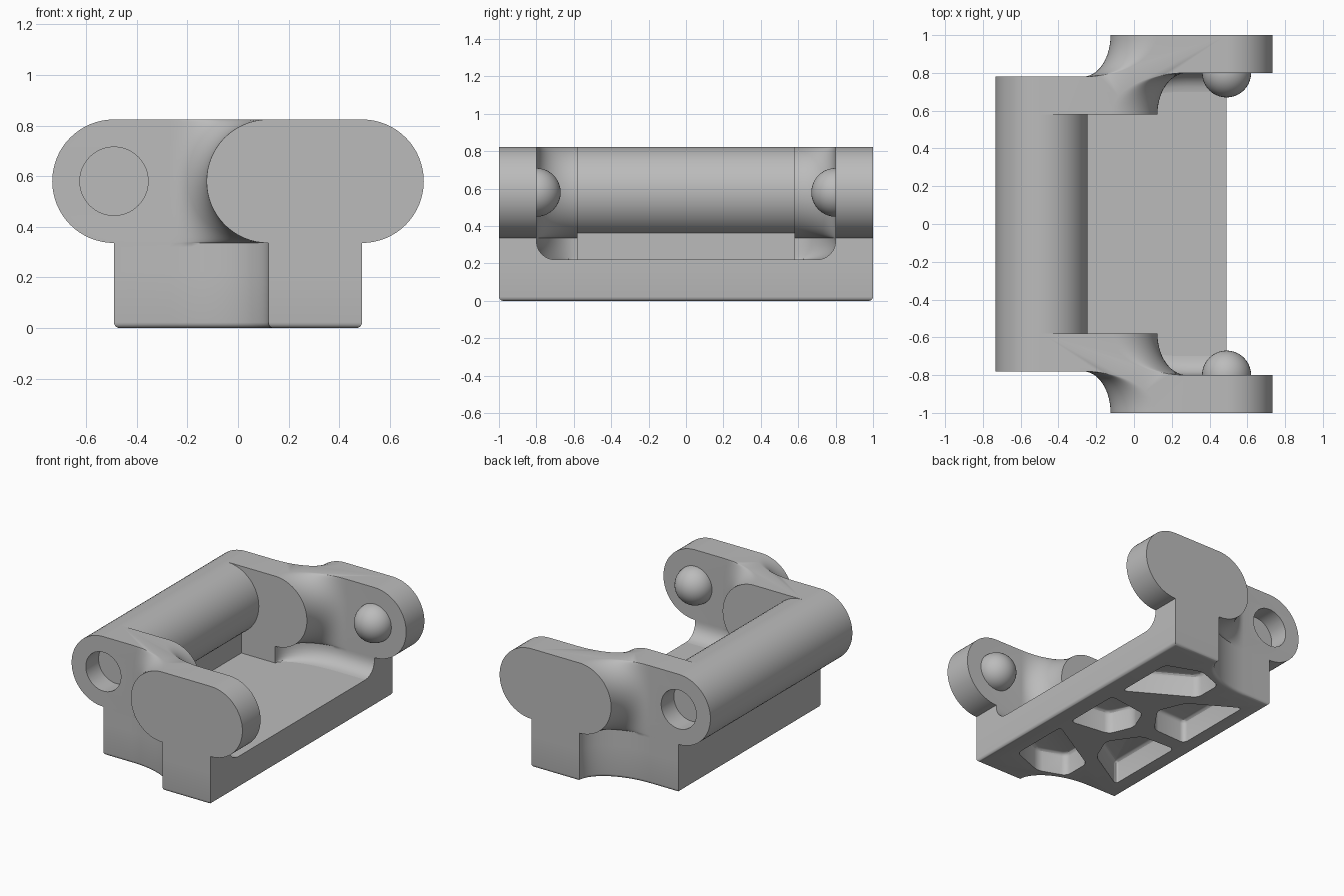
import bpy, bmesh, math
from mathutils import Vector

cube = bpy.data.objects.get("Cube")
if cube:
    bpy.data.objects.remove(cube, do_unlink=True)

grey = bpy.data.materials.new("plain grey")
grey.use_nodes = True
GREY = (0.5, 0.5, 0.5, 1)
grey.diffuse_color = GREY
grey.node_tree.nodes["Principled BSDF"].inputs["Base Color"].default_value = GREY

R, CZ, HINGE, NECK = 0.244, 0.58, 0.49, 0.12   # ear radius, hinge height and x, neck x
FLOOR, FILLET = 0.22, 0.1
IN, MID_IN, MID_OUT, OUT = 0.58, 0.8, 0.78, 1.0  # y of the ear faces
STEPS = 14


def make(name, bm):
    bmesh.ops.recalc_face_normals(bm, faces=bm.faces)
    me = bpy.data.meshes.new(name)
    bm.to_mesh(me)
    bm.free()
    me.materials.append(grey)
    ob = bpy.data.objects.new(name, me)
    bpy.context.collection.objects.link(ob)
    return ob


def activate(ob):
    bpy.ops.object.select_all(action='DESELECT')
    ob.select_set(True)
    bpy.context.view_layer.objects.active = ob


def smooth(ob):
    activate(ob)
    bpy.ops.object.shade_smooth_by_angle(angle=math.radians(30))


def modify(ob, kind, **settings):
    activate(ob)
    mod = ob.modifiers.new(kind.title(), kind)
    for key, value in settings.items():
        setattr(mod, key, value)
    bpy.ops.object.modifier_apply(modifier=mod.name)


def cut(ob, cutter):
    modify(ob, 'BOOLEAN', operation='DIFFERENCE', solver='EXACT', object=cutter)
    bpy.data.objects.remove(cutter, do_unlink=True)


def prism(bm, points, z0, z1):
    face = bm.faces.new([bm.verts.new((x, y, z0)) for x, y in points])
    top = bmesh.ops.extrude_face_region(bm, geom=[face])["geom"]
    moved = [v for v in top if isinstance(v, bmesh.types.BMVert)]
    bmesh.ops.translate(bm, verts=moved, vec=(0, 0, z1 - z0))


def flat_edges(bm, z):
    return [e for e in bm.edges if all(abs(v.co.z - z) < 1e-5 for v in e.verts)]


def box(bm, lo, hi):
    prism(bm, [(lo[0], lo[1]), (hi[0], lo[1]), (hi[0], hi[1]), (lo[0], hi[1])], lo[2], hi[2])


def arc():
    return [i * math.pi / 2 / STEPS for i in range(STEPS + 1)]


def outer_sweep(h):
    # hollow curve from the hinge face out to the pin ear
    x0 = -0.27
    return [(x0 + (NECK - h - x0) * math.sin(a), OUT - (OUT - MID_OUT) * math.cos(a))
            for a in arc()]


def inner_sweep(h, f):
    # matching hollow on the inside, f is the floor fillet
    x0 = 0.28
    return [(x0 + (h - NECK - x0) * math.sin(a),
             IN + (MID_IN - f - IN) * math.cos(a)) for a in arc()]


# End frame: horizontal sections stacked from the floor to the top of the ears
levels = [FLOOR + FILLET * (1 - math.cos(i * math.pi / 12)) for i in range(7)]
levels += [CZ - R * math.cos(i * math.pi / 32) for i in range(33)]
bm = bmesh.new()
rings = []
for z in levels:
    h = math.sqrt(max(0, R * R - (z - CZ) ** 2))
    d = max(0, FLOOR + FILLET - z)
    f = FILLET - math.sqrt(max(0, FILLET ** 2 - d * d))
    section = [(-HINGE - h, IN), (-HINGE - h, MID_OUT)] + outer_sweep(h)
    section += [(HINGE + h, OUT), (HINGE + h, MID_IN - f)] + inner_sweep(h, f)
    rings.append([bm.verts.new((x, y, z)) for x, y in section])
for a, b in zip(rings, rings[1:]):
    for i in range(len(a)):
        j = (i + 1) % len(a)
        bm.faces.new((a[i], a[j], b[j], b[i]))
bm.faces.new(rings[0])
bm.faces.new(rings[-1])
frame = make("end_frames", bm)


def cylinder(name, radius, y0, y1):
    bm = bmesh.new()
    bmesh.ops.create_cone(bm, cap_ends=True, segments=64, radius1=radius, radius2=radius,
                          depth=y1 - y0)
    ob = make(name, bm)
    ob.rotation_euler.x = math.pi / 2
    ob.location = (-HINGE, (y0 + y1) / 2, CZ)
    activate(ob)
    bpy.ops.object.transform_apply()
    return ob


# Hinge sockets
cut(frame, cylinder("socket_cutter", 0.135, MID_OUT - 0.14, MID_OUT + 0.2))
modify(frame, 'MIRROR', use_axis=(False, True, False))
smooth(frame)

# Cross bar and the wall under it
smooth(cylinder("cross_bar", R, -IN, IN))
bm = bmesh.new()
box(bm, (-HINGE, -IN, FLOOR), (-0.38, IN, 0.4))
make("bar_wall", bm)

# Base plate with rounded lower rim
half = [(-HINGE, MID_OUT)] + outer_sweep(0) + [(HINGE, OUT)]
bm = bmesh.new()
prism(bm, half + [(x, -y) for x, y in reversed(half)], 0, FLOOR)
bmesh.ops.bevel(bm, geom=flat_edges(bm, 0), offset=0.022, segments=4, profile=0.5,
                affect='EDGES', clamp_overlap=True)
base = make("base_plate", bm)

# Underside pockets, leaving a truss of ribs
corner = [(0.36, 0.31), (0.36, 0.74), (0.12, 0.83), (-0.07, 0.76), (-0.07, 0.56)]
side = [(0.02, 0.26), (-0.06, 0.45), (-0.38, 0.64), (-0.38, 0.05), (-0.12, 0.06)]
middle = [(0.36, 0.21), (0.07, 0.17), (0.0, 0.0), (0.07, -0.17), (0.36, -0.21)]


def flip(points):
    return [(x, -y) for x, y in points]


for points in (corner, flip(corner), side, flip(side), middle):
    bm = bmesh.new()
    depth = 0.16
    prism(bm, points, -0.05, depth)
    upright = [e for e in bm.edges if abs(e.verts[0].co.z - e.verts[1].co.z) > 0.1]
    bmesh.ops.bevel(bm, geom=upright, offset=0.035, segments=4, profile=0.5, affect='EDGES')
    bmesh.ops.bevel(bm, geom=flat_edges(bm, depth), offset=0.025, segments=3, profile=0.5,
                    affect='EDGES')
    cut(base, make("pocket_cutter", bm))
smooth(base)

# Ball pins on the inner faces of the ears
for side_name, s in (("back", 1), ("front", -1)):
    bm = bmesh.new()
    bmesh.ops.create_uvsphere(bm, u_segments=40, v_segments=20, radius=0.13)
    bmesh.ops.translate(bm, verts=bm.verts, vec=Vector((HINGE, s * MID_IN, CZ)))
    smooth(make(side_name + "_ball_pin", bm))
